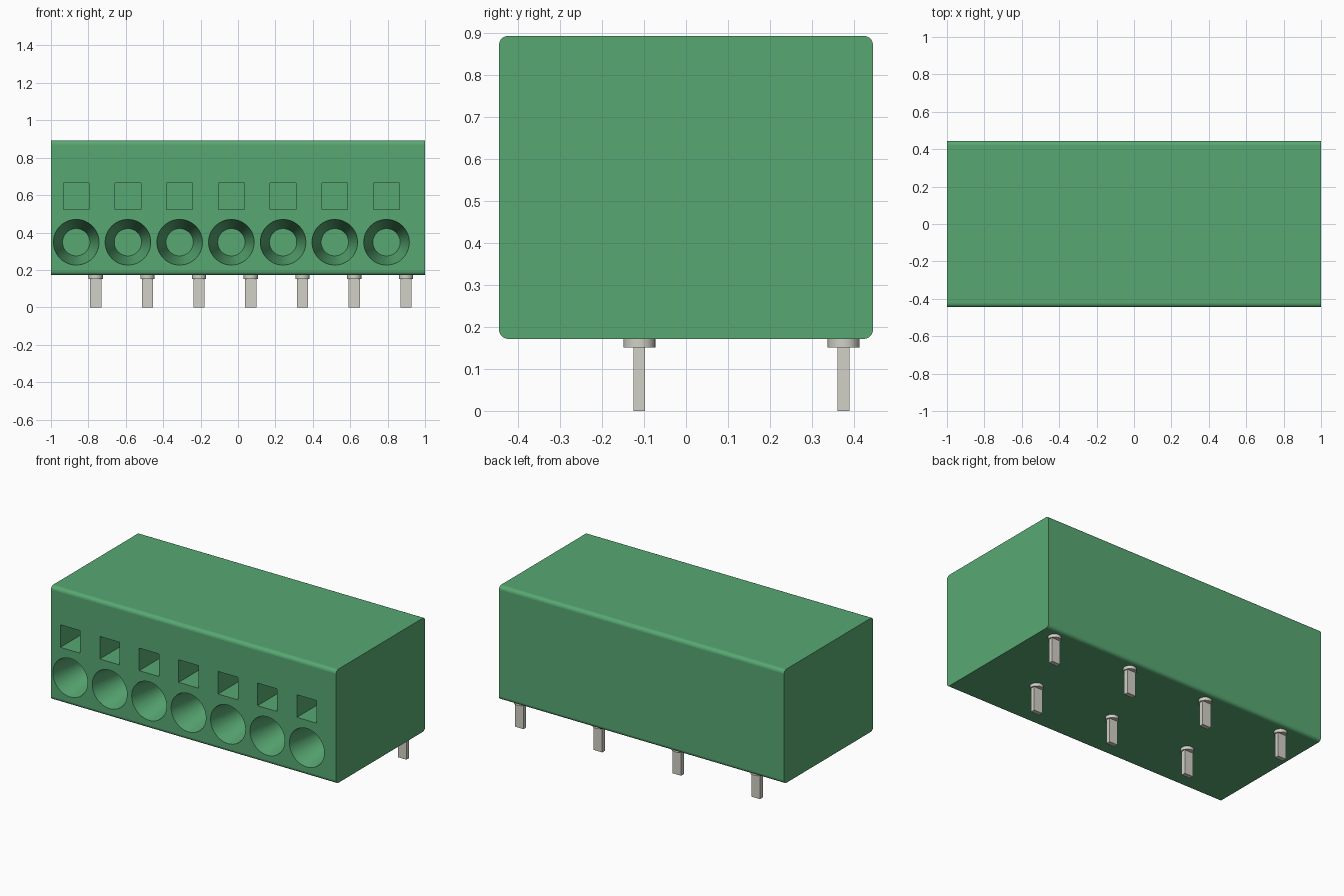
import bpy, bmesh, math
from mathutils import Matrix, Vector

cube = bpy.data.objects.get("Cube")
if cube:
    bpy.data.objects.remove(cube, do_unlink=True)

COUNT, PITCH = 7, 0.2765
HOLE_X, PIN_X = -0.865, -0.761           # first hole and first pin
FRONT_Y, BACK_Y = -0.445, 0.445
BOTTOM_Z, TOP_Z = 0.172, 0.893


def material(name, rgb, metallic=0.0):
    m = bpy.data.materials.new(name)
    m.use_nodes = True
    m.diffuse_color = (*rgb, 1)
    bsdf = m.node_tree.nodes["Principled BSDF"]
    bsdf.inputs["Base Color"].default_value = (*rgb, 1)
    bsdf.inputs["Roughness"].default_value = 0.6
    return m


green = material("green plastic", (0.097, 0.395, 0.17))
metal = material("pale grey metal", (0.645, 0.638, 0.572))


def add_box(bm, lo, hi):
    lo, hi = Vector(lo), Vector(hi)
    mat = Matrix.Translation((lo + hi) / 2) @ Matrix.Diagonal((*(hi - lo), 1))
    return bmesh.ops.create_cube(bm, size=1, matrix=mat)["verts"]


def add_cone(bm, r1, r2, depth, matrix, sides=48):
    bmesh.ops.create_cone(bm, cap_ends=True, segments=sides, radius1=r1,
                          radius2=r2, depth=depth, matrix=matrix)


def make_object(name, bm, mat):
    bmesh.ops.recalc_face_normals(bm, faces=bm.faces[:])
    me = bpy.data.meshes.new(name)
    bm.to_mesh(me)
    bm.free()
    me.materials.append(mat)
    ob = bpy.data.objects.new(name, me)
    bpy.context.collection.objects.link(ob)
    return ob


def smooth(ob):
    # Rounded surfaces smooth, axis-aligned faces flat
    bpy.ops.object.select_all(action='DESELECT')
    ob.select_set(True)
    bpy.context.view_layer.objects.active = ob
    bpy.ops.object.shade_smooth_by_angle(angle=math.radians(30))
    for p in ob.data.polygons:
        if max(abs(c) for c in p.normal) > 0.9999:
            p.use_smooth = False


# Housing: block with its long edges rounded
bm = bmesh.new()
add_box(bm, (-1, FRONT_Y, BOTTOM_Z), (1, BACK_Y, TOP_Z))
long_edges = [e for e in bm.edges if abs(e.verts[0].co.x - e.verts[1].co.x) > 1]
bmesh.ops.bevel(bm, geom=long_edges, offset=0.022, segments=5, profile=0.5,
                affect='EDGES')
housing = make_object("housing", bm, green)

# Cutters: tapered wire entries and square release slots
bm = bmesh.new()
DEPTH, R_OUT, R_IN, LEAD = 0.276, 0.122, 0.073, 0.03
slope = (R_OUT - R_IN) / DEPTH
face_forward = Matrix.Rotation(math.radians(-90), 4, 'X')   # cone axis to +y
for i in range(COUNT):
    x = HOLE_X + i * PITCH
    mid_y = FRONT_Y + (DEPTH - LEAD) / 2
    add_cone(bm, R_OUT + slope * LEAD, R_IN, DEPTH + LEAD,
             Matrix.Translation((x, mid_y, 0.348)) @ face_forward)
    add_box(bm, (x - 0.069, FRONT_Y - LEAD, 0.522),
            (x + 0.069, FRONT_Y + DEPTH, 0.665))
cutter = make_object("hole_cutter", bm, green)
cutter.hide_render = True

cut = housing.modifiers.new("holes", 'BOOLEAN')
cut.operation, cut.solver, cut.object = 'DIFFERENCE', 'EXACT', cutter
bpy.context.view_layer.objects.active = housing
bpy.ops.object.modifier_apply(modifier=cut.name)
bpy.data.objects.remove(cutter, do_unlink=True)
smooth(housing)

# Pins: flat blades with round collars, in two staggered rows
for i in range(COUNT):
    x = PIN_X + i * PITCH
    y = 0.375 if i % 2 == 0 else -0.111
    bm = bmesh.new()
    add_box(bm, (x - 0.03, y - 0.014, 0), (x + 0.03, y + 0.014, 0.156))
    add_cone(bm, 0.038, 0.038, 0.024, Matrix.Translation((x, y, 0.164)), 32)
    smooth(make_object(f"pin_{i + 1}", bm, metal))
